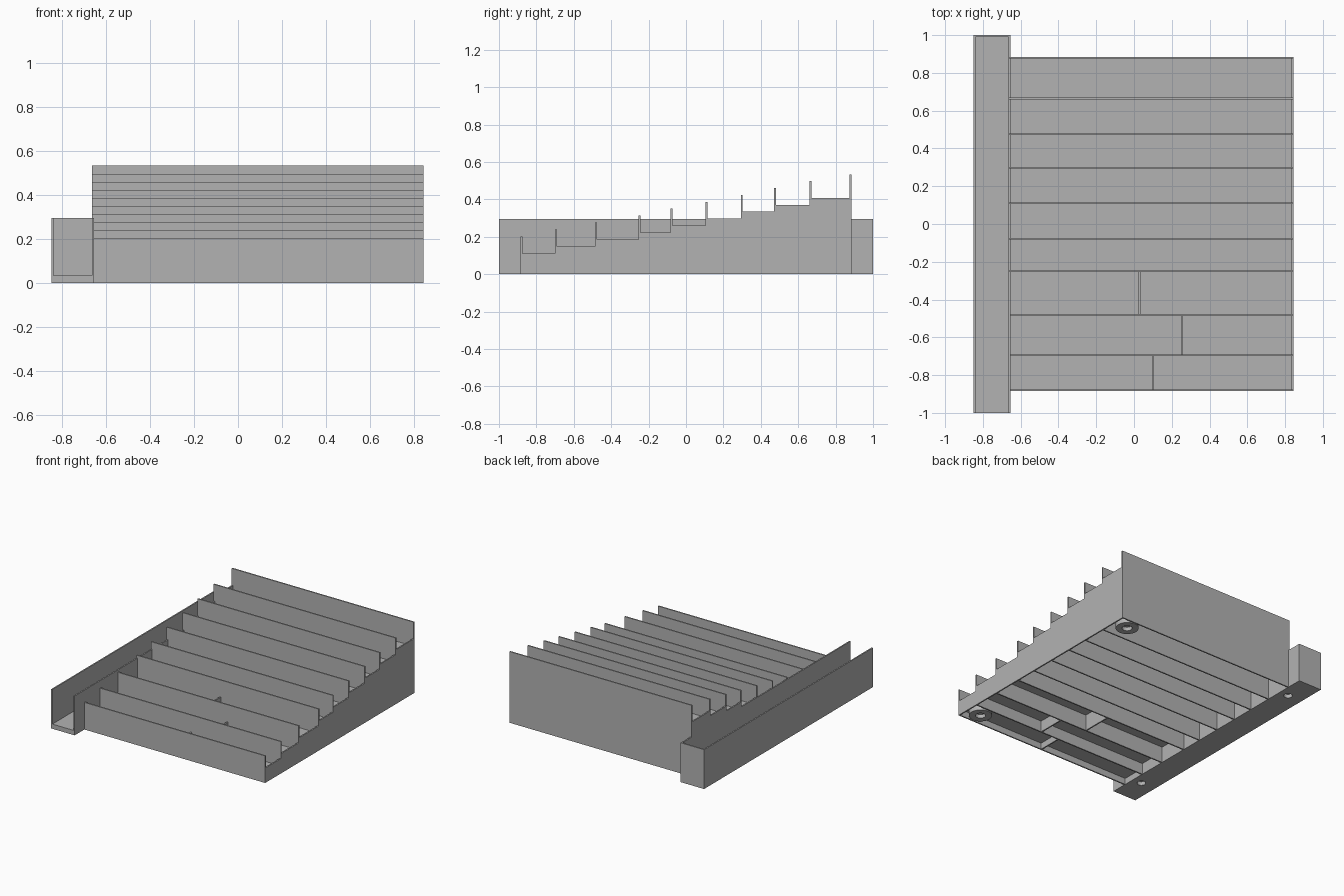
import bpy, bmesh, math
from mathutils import Matrix

if "Cube" in bpy.data.objects:
    bpy.data.objects.remove(bpy.data.objects["Cube"])

grey = bpy.data.materials.new("plain grey")
grey.diffuse_color = (0.45, 0.45, 0.45, 1)
grey.use_nodes = True
grey.node_tree.nodes["Principled BSDF"].inputs["Base Color"].default_value = grey.diffuse_color

T = 0.01                       # wall thickness
XL, XR = -0.665, 0.845         # rack body sides
CH_L, CH_H = -0.85, 0.295      # channel outer side and height
# front face of every divider; the last is the back wall
WALLS = [-0.885, -0.70, -0.487, -0.253, -0.083, 0.105, 0.293, 0.47, 0.66, 0.875]
top = lambda i: 0.203 + 0.0368 * i      # divider top
step = lambda i: 0.112 + 0.037 * i      # side wall height at each bay
under = lambda i: step(i) - 0.065       # underside of each bay floor


def finish(name, bm):
    bmesh.ops.recalc_face_normals(bm, faces=bm.faces)
    me = bpy.data.meshes.new(name)
    bm.to_mesh(me)
    bm.free()
    me.materials.append(grey)
    ob = bpy.data.objects.new(name, me)
    bpy.context.collection.objects.link(ob)
    return ob


def box(name, x0, x1, y0, y1, z0, z1):
    bm = bmesh.new()
    bmesh.ops.create_cube(bm, size=1)
    for v in bm.verts:
        v.co = (x1 if v.co.x > 0 else x0, y1 if v.co.y > 0 else y0, z1 if v.co.z > 0 else z0)
    return finish(name, bm)


def stepped_side(name, x0):
    """Side wall with one level per bay, extruded from its outline."""
    pts = [(WALLS[0], 0)]
    for i in range(len(WALLS) - 1):
        pts += [(WALLS[i], step(i)), (WALLS[i + 1], step(i))]
    pts += [(WALLS[-1], 0)]
    bm = bmesh.new()
    f = bm.faces.new([bm.verts.new((x0, y, z)) for y, z in pts])
    ext = bmesh.ops.extrude_face_region(bm, geom=[f])["geom"]
    bmesh.ops.translate(bm, vec=(T, 0, 0), verts=[g for g in ext if isinstance(g, bmesh.types.BMVert)])
    return finish(name, bm)


def cylinder(name, x, y, r, z0, z1):
    bm = bmesh.new()
    bmesh.ops.create_cone(bm, cap_ends=True, segments=32, radius1=r, radius2=r, depth=z1 - z0,
                          matrix=Matrix.Translation((x, y, (z0 + z1) / 2)))
    return finish(name, bm)


def drill(ob, x, y, r, depth):
    """Blind round recess in the underside."""
    cut = cylinder("recess_cutter", x, y, r, -0.05, depth)
    cut.hide_render = True
    cut.hide_viewport = True
    m = ob.modifiers.new("recess", "BOOLEAN")
    m.operation, m.object, m.solver = "DIFFERENCE", cut, "EXACT"


# Stepped rack: dividers, floors and sides
for i, y in enumerate(WALLS):
    box(f"divider_{i + 1}", XL, XR, y, y + T, 0, top(i))
    if i < len(WALLS) - 1:
        box(f"bay_floor_{i + 1}", XL + T, XR - T, y + T, WALLS[i + 1], under(i), under(i) + T)
stepped_side("right_side", XR - T)
stepped_side("left_side", XL)

# Short cross partitions in the three front bays
for i, x in enumerate((0.10, 0.255, 0.03)):
    box(f"partition_{i + 1}", x - T / 2, x + T / 2, WALLS[i] + T, WALLS[i + 1], 0, step(i))

# Side channel, open at the front
floor = box("channel_floor", CH_L, XL + T, -1, 1, 0, 0.035)
box("channel_outer_wall", CH_L, CH_L + T, -1, 1, 0.035, CH_H)
box("channel_inner_wall", XL, XL + T, -1, 1, 0.035, CH_H)
box("channel_end", CH_L + T, XL, 1 - T, 1, 0.035, CH_H)

# Underside recesses and round bosses
for y, bay in ((-0.79, 0), (0.79, 8)):
    drill(floor, -0.73, y, 0.03, 0.028)
    boss = cylinder("corner_boss", 0.725, y, 0.08, 0, under(bay))
    drill(boss, 0.725, y, 0.035, 0.028)
    for p in boss.data.polygons:
        p.use_smooth = abs(p.normal.z) < 0.5
